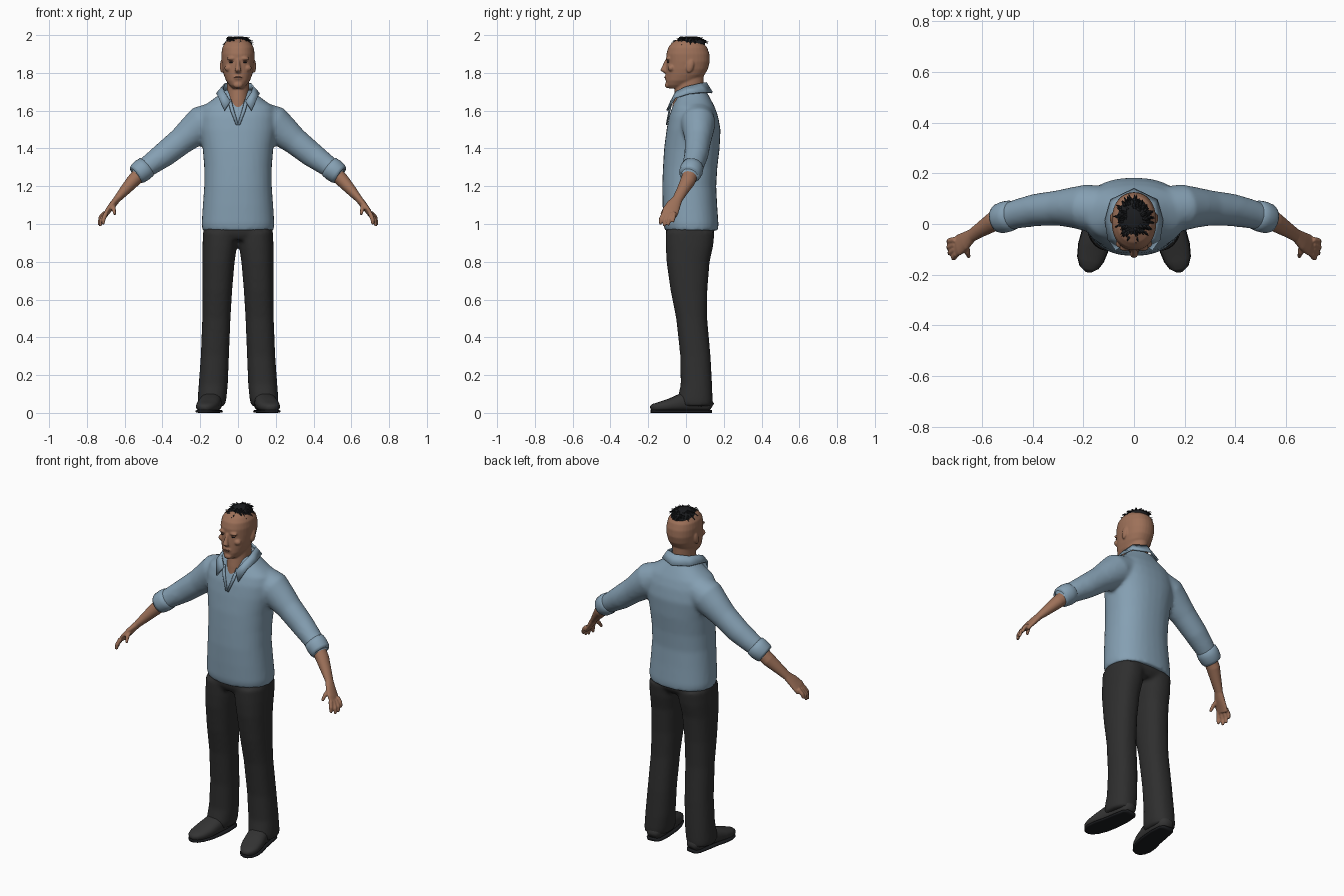
import bpy, bmesh, math, random
from mathutils import Vector, Matrix

random.seed(4)


def material(name, rgb):
    m = bpy.data.materials.new(name)
    m.diffuse_color = (*rgb, 1)
    return m


SHIRT = material("blue cloth", (0.235, 0.35, 0.45))
SKIN = material("skin", (0.34, 0.165, 0.10))
LIP = material("lips and lids", (0.20, 0.085, 0.055))
DARK = material("charcoal cloth", (0.028, 0.028, 0.028))
SHOE = material("shoe leather", (0.034, 0.034, 0.034))
BLACK = material("black", (0.011, 0.012, 0.014))


def skin_rings(bm, rings):
    """Bridge equal rings of points and cap both ends."""
    rows = [[bm.verts.new(p) for p in r] for r in rings]
    n = len(rows[0])
    for a, b in zip(rows, rows[1:]):
        for i in range(n):
            bm.faces.new((a[i], a[(i + 1) % n], b[(i + 1) % n], b[i]))
    bm.faces.new(rows[0])
    bm.faces.new(rows[-1][::-1])


def oval(c, u, v, a, b, p=2.0, n=24):
    pts = []
    for i in range(n):
        t = 2 * math.pi * i / n
        x, y = math.cos(t), math.sin(t)
        x = math.copysign(abs(x) ** (2 / p), x)
        y = math.copysign(abs(y) ** (2 / p), y)
        pts.append(Vector(c) + u * (a * x) + v * (b * y))
    return pts


def stack(bm, rows, p=2.3, n=32):
    """Horizontal ovals given as z, x min, x max, y front, y back."""
    X, Y = Vector((1, 0, 0)), Vector((0, 1, 0))
    skin_rings(bm, [oval(((x0 + x1) / 2, (y0 + y1) / 2, z), X, Y,
                         (x1 - x0) / 2, (y1 - y0) / 2, p, n)
                    for z, x0, x1, y0, y1 in rows])


def tube(bm, rows, wide=(0, 1, 0), s=1, p=2.0, n=20):
    """Ovals along a path given as x, y, z, wide radius, thin radius."""
    cs = [Vector((r[0] * s, r[1], r[2])) for r in rows]
    rings = []
    for i, r in enumerate(rows):
        t = (cs[min(i + 1, len(cs) - 1)] - cs[max(i - 1, 0)]).normalized()
        u = Vector((wide[0] * s, wide[1], wide[2]))
        u = (u - t * u.dot(t)).normalized()
        rings.append(oval(cs[i], u, t.cross(u), r[3], r[4], p, n))
    skin_rings(bm, rings)


def ball(bm, c, r, tilt=0.0):
    m = Matrix.Translation(c) @ Matrix.Rotation(tilt, 4, 'X') @ Matrix.Diagonal((*r, 1))
    bmesh.ops.create_uvsphere(bm, u_segments=20, v_segments=12, radius=1, matrix=m)


def finish(name, bm, mat, voxel=0, smooth=0):
    bmesh.ops.recalc_face_normals(bm, faces=bm.faces)
    me = bpy.data.meshes.new(name)
    bm.to_mesh(me)
    bm.free()
    me.materials.append(mat)
    ob = bpy.data.objects.new(name, me)
    bpy.context.collection.objects.link(ob)
    for f in me.polygons:
        f.use_smooth = True
    if voxel:
        m = ob.modifiers.new("blend", 'REMESH')
        m.mode, m.voxel_size, m.use_smooth_shade = 'VOXEL', voxel, True
    if smooth:
        m = ob.modifiers.new("soften", 'SMOOTH')
        m.factor, m.iterations = 0.5, smooth
    return ob


# shirt body and sleeves, blended at the shoulders
bm = bmesh.new()
stack(bm, [(z, -w, w, f, b) for z, w, f, b in (
    (0.965, .188, -.112, .170), (1.0, .193, -.120, .172), (1.1, .186, -.124, .165),
    (1.2, .179, -.126, .160), (1.3, .179, -.122, .166), (1.4, .187, -.116, .178),
    (1.5, .205, -.103, .183), (1.57, .205, -.090, .170), (1.62, .19, -.072, .152),
    (1.655, .14, -.055, .134), (1.69, .095, -.040, .115), (1.71, .08, -.03, .105))])
for s in (-1, 1):
    tube(bm, [(.10, .055, 1.575, .09, .08), (.19, .065, 1.53, .092, .098),
              (.245, .065, 1.485, .080, .085), (.30, .063, 1.44, .070, .073),
              (.39, .055, 1.368, .064, .067), (.46, .040, 1.318, .058, .058),
              (.525, .022, 1.272, .050, .050)], s=s)
finish("shirt", bm, SHIRT, 0.011, 5)

# rolled cuffs
for s, side in ((-1, "right"), (1, "left")):
    bm = bmesh.new()
    tube(bm, [(.478, .036, 1.307, .050, .050), (.484, .035, 1.302, .059, .059),
              (.505, .029, 1.286, .062, .061), (.530, .021, 1.267, .059, .058),
              (.541, .018, 1.258, .052, .051), (.538, .019, 1.261, .043, .043)], s=s)
    finish(side + "_cuff", bm, SHIRT)

# folded collar: upper edge and lower edge swept round the neck
upper = [(.040, -.078, 1.650), (.072, -.052, 1.700), (.080, .0, 1.725),
         (.068, .070, 1.742), (0, .105, 1.748)]
lower = [(.072, -.100, 1.600), (.102, -.058, 1.668), (.112, .015, 1.690),
         (.090, .095, 1.697), (0, .138, 1.695)]
upper += [(-x, y, z) for x, y, z in upper[-2::-1]]
lower += [(-x, y, z) for x, y, z in lower[-2::-1]]
bm = bmesh.new()
a = [bm.verts.new(p) for p in upper]
b = [bm.verts.new(p) for p in lower]
for i in range(len(a) - 1):
    bm.faces.new((a[i], a[i + 1], b[i + 1], b[i]))
collar = finish("collar", bm, SHIRT)
m = collar.modifiers.new("thickness", 'SOLIDIFY')
m.thickness, m.offset = 0.01, 0

# neckline edges meeting in a point
bm = bmesh.new()
for s in (-1, 1):
    tube(bm, [(.046, -.070, 1.660, .010, .004), (.030, -.088, 1.60, .010, .005),
              (.004, -.103, 1.525, .007, .004)], wide=(1, 0, 0), s=s, n=8)
finish("neckline", bm, SHIRT)

# trousers
bm = bmesh.new()
stack(bm, [(.915, -.17, .17, -.09, .125), (.95, -.184, .184, -.107, .150),
           (1.03, -.178, .178, -.108, .152)])
for s in (-1, 1):
    stack(bm, [(z, min(i * s, o * s), max(i * s, o * s), f, b) for z, i, o, f, b in (
        (.035, .072, .212, -.035, .138), (.07, .062, .214, -.045, .141),
        (.15, .054, .208, -.028, .138), (.3, .048, .197, -.030, .130),
        (.5, .040, .189, -.052, .112), (.65, .031, .188, -.082, .113),
        (.8, .018, .188, -.103, .125), (.88, .006, .188, -.107, .143),
        (.96, .0, .185, -.107, .152))])
finish("trousers", bm, DARK, 0.011, 4)

# shoes and soles
for s, side in ((-1, "right"), (1, "left")):
    path = [(.130, .134, .030, .05), (.132, .115, .045, .075), (.136, .05, .054, .10),
            (.146, -.03, .058, .095), (.160, -.09, .060, .068), (.172, -.14, .052, .052),
            (.178, -.172, .036, .042), (.180, -.185, .016, .030)]
    bm = bmesh.new()
    tube(bm, [(x, y, .006 + h / 2, w, h / 2) for x, y, w, h in path],
         wide=(1, 0, 0), s=s, p=2.5)
    finish(side + "_shoe", bm, SHOE)
    bm = bmesh.new()
    tube(bm, [(x, y, .008, w + .002, .008) for x, y, w, h in path],
         wide=(1, 0, 0), s=s, p=4)
    finish(side + "_sole", bm, BLACK)

# forearms and hands
for s, side in ((-1, "right"), (1, "left")):
    bm = bmesh.new()
    tube(bm, [(.490, .035, 1.297, .040, .040), (.555, .010, 1.228, .040, .036),
              (.605, -.022, 1.172, .031, .027), (.640, -.045, 1.132, .027, .019),
              (.665, -.066, 1.100, .038, .018), (.690, -.082, 1.068, .044, .015),
              (.704, -.090, 1.045, .041, .012)], s=s, wide=(.1, 1, -.35))
    fingers = [((.700, -.118, 1.055), (.712, -.133, 1.025), (.714, -.136, .998)),
               ((.705, -.100, 1.050), (.725, -.113, 1.018), (.730, -.116, .988)),
               ((.707, -.081, 1.052), (.730, -.090, 1.022), (.735, -.094, .993)),
               ((.705, -.062, 1.060), (.728, -.066, 1.035), (.735, -.070, 1.010)),
               ((.662, -.075, 1.105), (.658, -.112, 1.080), (.652, -.130, 1.050))]
    for f in fingers:
        tube(bm, [(*q, r, r) for q, r in zip(f, (.0125, .0115, .0075))],
             s=s, wide=(.2, 1, .1), n=10)
    finish(side + "_forearm_and_hand", bm, SKIN, 0.0045, 2)

# head with neck, nose, brow, lips, chin and ears
bm = bmesh.new()
stack(bm, [(z, -w, w, f, b) for z, w, f, b in (
    (1.718, .028, -.090, -.02), (1.735, .046, -.104, .02), (1.76, .064, -.107, .065),
    (1.79, .075, -.106, .098), (1.82, .082, -.105, .116), (1.86, .087, -.103, .126),
    (1.90, .088, -.104, .124), (1.935, .083, -.094, .112), (1.96, .068, -.074, .09),
    (1.978, .044, -.045, .06), (1.985, .015, -.01, .03))], p=2.2)
stack(bm, [(1.60, -.062, .062, -.074, .085), (1.66, -.060, .060, -.068, .090),
           (1.72, -.059, .059, -.058, .092), (1.80, -.058, .058, -.05, .095)], p=2)
tube(bm, [(0, -.100, 1.868, .009, .010), (0, -.112, 1.838, .011, .012),
          (0, -.121, 1.815, .017, .016), (0, -.106, 1.803, .014, .008)],
     wide=(1, 0, 0), n=12)
ball(bm, (0, -.099, 1.735), (.024, .013, .016))
ball(bm, (0, -.103, 1.776), (.025, .011, .013))
for s in (-1, 1):
    ball(bm, (.034 * s, -.094, 1.876), (.026, .013, .009))
    ball(bm, (.050 * s, -.078, 1.825), (.022, .018, .018))
    ball(bm, (.086 * s, .022, 1.835), (.010, .019, .035), -0.25)
finish("head", bm, SKIN, 0.005, 3)

# eyes and mouth line
bm = bmesh.new()
for s in (-1, 1):
    ball(bm, (.034 * s, -.0945, 1.856), (.013, .005, .0045))
finish("eyes", bm, BLACK)
bm = bmesh.new()
ball(bm, (0, -.1105, 1.776), (.021, .005, .0045))
for s in (-1, 1):
    ball(bm, (.034 * s, -.0955, 1.862), (.016, .006, .003))
finish("lips_and_lids", bm, LIP)

# cropped hair with ragged tufts round its edge
bm = bmesh.new()
ball(bm, (0, .022, 1.955), (.066, .080, .039))
for i in range(90):
    t = random.uniform(0, 2 * math.pi)
    e = random.uniform(0.5, 1.0)
    x, y = .068 * e * math.cos(t), .022 + .084 * e * math.sin(t)
    z = 1.958 + .036 * math.sqrt(max(0, 1 - e * e))
    d = Vector((math.cos(t), math.sin(t), 0)) * .016
    drop = random.uniform(-.020, .006) * e
    tip = (x + d.x, y + d.y, min(z + drop, 1.997))
    tube(bm, [(x - d.x * .5, y - d.y * .5, z, .008, .004), (*tip, .001, .001)],
         wide=(-math.sin(t), math.cos(t), 0), n=4)
finish("hair", bm, BLACK)
